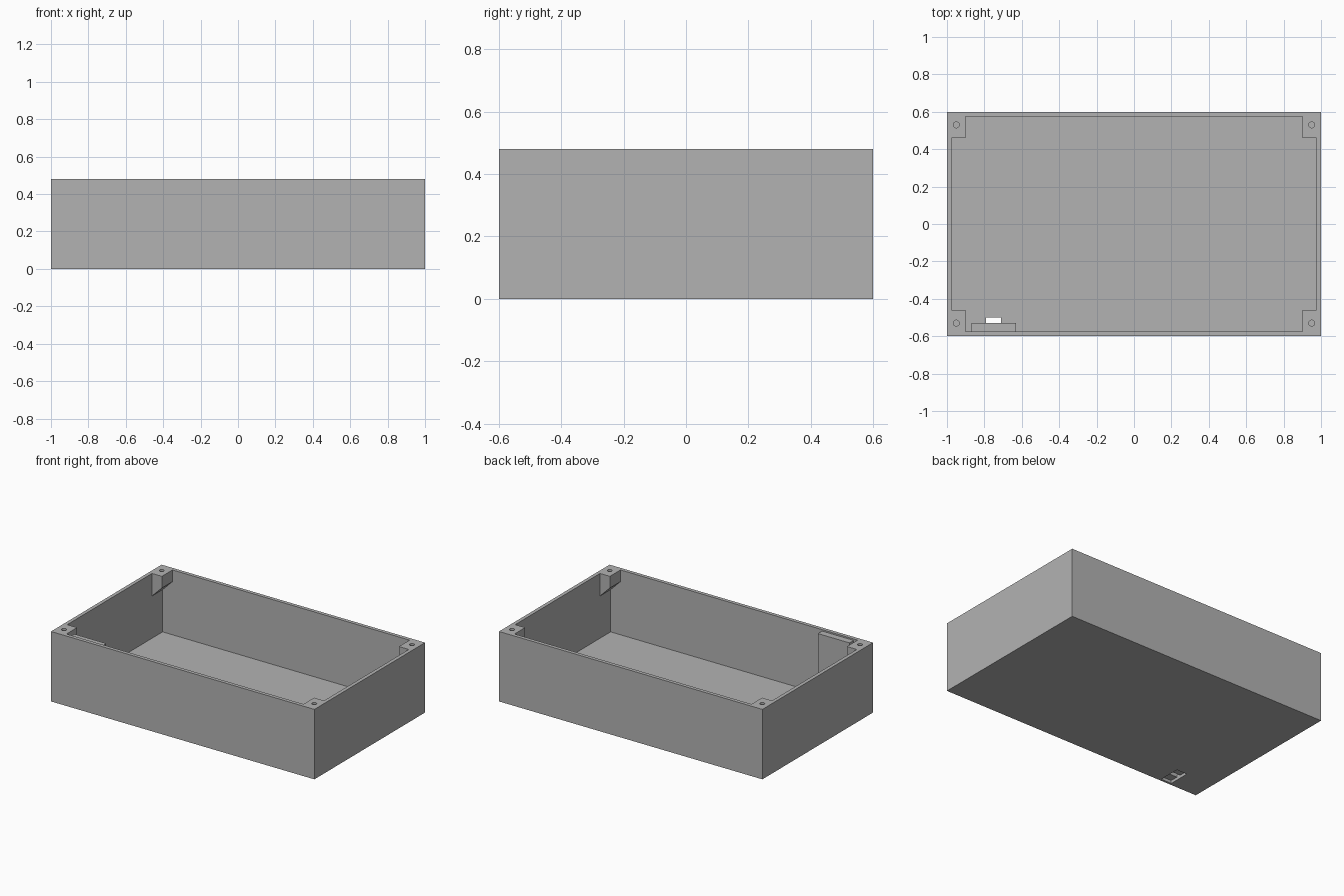
import bpy
import bmesh

old = bpy.data.objects.get("Cube")
if old:
    bpy.data.objects.remove(old, do_unlink=True)

# Single grey plastic
grey = bpy.data.materials.new("grey_plastic")
grey.use_nodes = True
colour = (0.45, 0.45, 0.45, 1)
grey.diffuse_color = colour
grey.node_tree.nodes["Principled BSDF"].inputs["Base Color"].default_value = colour

WALL, FLOOR, HEIGHT = 0.025, 0.035, 0.48
HALF_X, HALF_Y = 1.0, 0.6


def prism(name, points, offset):
    """Extrude a polygon along an offset vector into a closed solid."""
    bm = bmesh.new()
    face = bm.faces.new([bm.verts.new(p) for p in points])
    result = bmesh.ops.extrude_face_region(bm, geom=[face])
    verts = [v for v in result["geom"] if isinstance(v, bmesh.types.BMVert)]
    bmesh.ops.translate(bm, verts=verts, vec=offset)
    # keep both end caps so the solid is closed
    if not face.is_valid or len(bm.faces) < len(points) + 2:
        bmesh.ops.holes_fill(bm, edges=bm.edges[:], sides=0)
    bmesh.ops.recalc_face_normals(bm, faces=bm.faces[:])
    mesh = bpy.data.meshes.new(name)
    bm.to_mesh(mesh)
    bm.free()
    mesh.materials.append(grey)
    ob = bpy.data.objects.new(name, mesh)
    bpy.context.collection.objects.link(ob)
    return ob


def box(name, x, y, z):
    base = [(x[0], y[0], z[0]), (x[1], y[0], z[0]),
            (x[1], y[1], z[0]), (x[0], y[1], z[0])]
    return prism(name, base, (0, 0, z[1] - z[0]))


def subtract(target, cutter):
    """Cut one solid from another and remove the cutter."""
    mod = target.modifiers.new("cut", "BOOLEAN")
    mod.operation = "DIFFERENCE"
    mod.solver = "EXACT"
    mod.object = cutter
    bpy.context.view_layer.objects.active = target
    bpy.ops.object.modifier_apply(modifier=mod.name)
    bpy.data.objects.remove(cutter, do_unlink=True)


corners = [(sx, sy) for sx in (-1, 1) for sy in (-1, 1)]

# Outer block and the hollow inside it
tray = box("open_box", (-HALF_X, HALF_X), (-HALF_Y, HALF_Y), (0, HEIGHT))
hollow = box("hollow", (WALL - HALF_X, HALF_X - WALL),
             (WALL - HALF_Y, HALF_Y - WALL), (FLOOR, 0.6))

# Corner screw posts with sloped undersides, left standing in the hollow
for sx, sy in corners:
    profile = [(0.9, 0.7), (0.9, 0.4), (0.99, 0.31), (0.99, 0.7)]
    post = prism("post", [(sx * x, sy * 0.46, z) for x, z in profile],
                 (0, sy * 0.13, 0))
    subtract(hollow, post)

# Thick pad on the inside of the front wall
subtract(hollow, box("pad", (-0.87, -0.63), (-0.59, -0.53), (0.01, 0.47)))
subtract(tray, hollow)

# Screw holes in the posts
for sx, sy in corners:
    bpy.ops.mesh.primitive_cylinder_add(
        vertices=24, radius=0.016, depth=0.2,
        location=(sx * 0.95, sy * 0.53, HEIGHT))
    subtract(tray, bpy.context.object)

# Underside recess and the slot through the floor
subtract(tray, box("recess", (-0.79, -0.71), (-0.585, -0.435), (-0.1, 0.02)))
subtract(tray, box("slot", (-0.79, -0.71), (-0.53, -0.5), (-0.1, 0.1)))

# Flat faces in one material
tray.data.materials.clear()
tray.data.materials.append(grey)
for poly in tray.data.polygons:
    poly.material_index = 0
    poly.use_smooth = False
